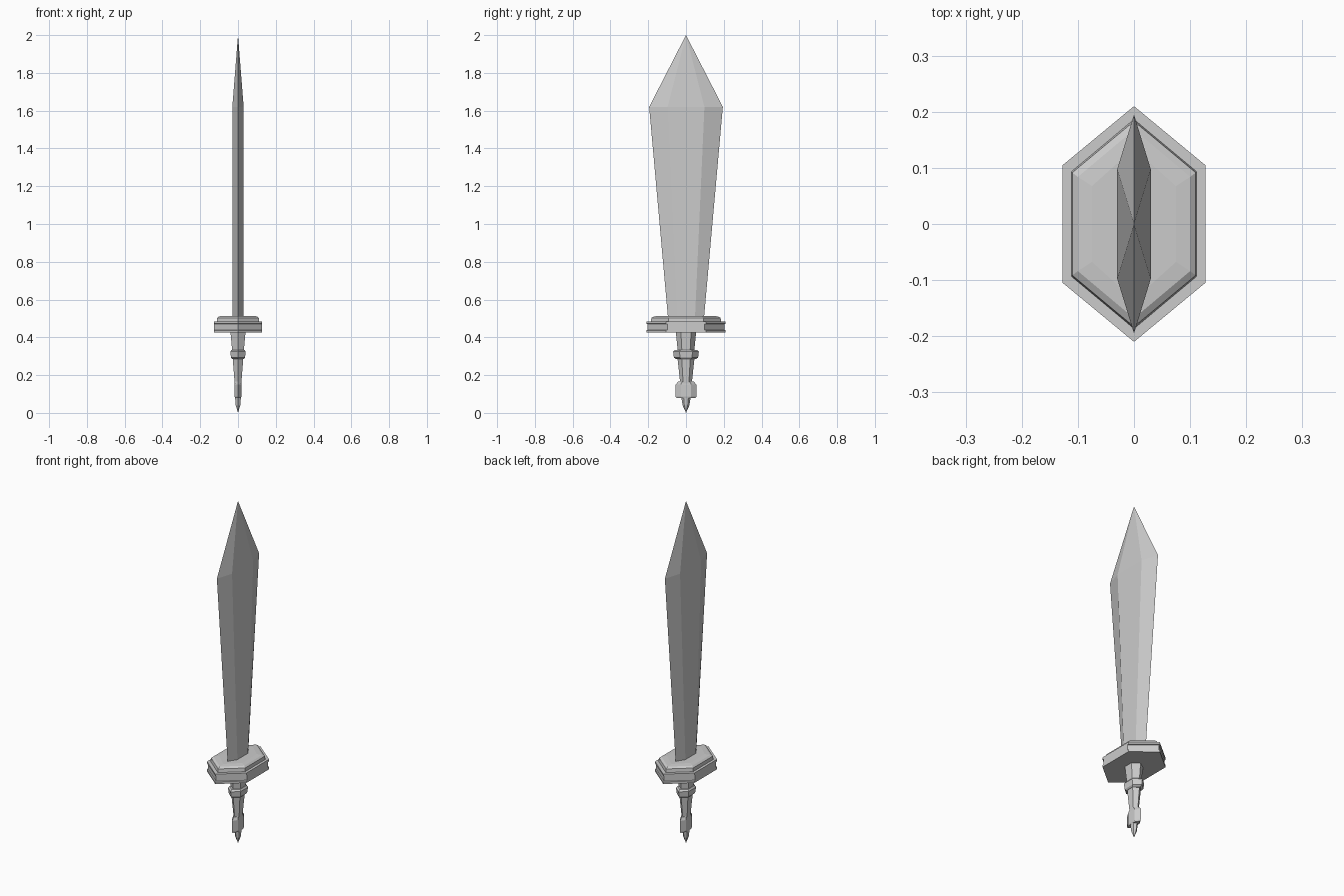
import bpy
import bmesh

if "Cube" in bpy.data.objects:
    bpy.data.objects.remove(bpy.data.objects["Cube"], do_unlink=True)

steel = bpy.data.materials.new("grey steel")
steel.use_nodes = True
steel.diffuse_color = (0.6, 0.6, 0.6, 1)
steel.node_tree.nodes["Principled BSDF"].inputs["Base Color"].default_value = (0.6, 0.6, 0.6, 1)


def hex_stack(name, rings, shoulder=0.5):
    """Loft stretched hexagons; each ring is (z, half x, half y[, shoulder y]).
    A ring of zero width becomes a point."""
    bm = bmesh.new()
    loops = []
    for z, rx, ry, *side in rings:
        if rx == 0:
            loops.append([bm.verts.new((0, 0, z))])
            continue
        s = side[0] if side else ry * shoulder
        outline = [(0, ry), (-rx, s), (-rx, -s), (0, -ry), (rx, -s), (rx, s)]
        loops.append([bm.verts.new((x, y, z)) for x, y in outline])
    for low, high in zip(loops, loops[1:]):
        for i in range(6):
            j = (i + 1) % 6
            if len(low) == 1:
                bm.faces.new((low[0], high[j], high[i]))
            elif len(high) == 1:
                bm.faces.new((low[i], low[j], high[0]))
            else:
                bm.faces.new((low[i], low[j], high[j], high[i]))
    for loop in (loops[0], loops[-1]):
        if len(loop) > 1:
            bm.faces.new(loop)
    bmesh.ops.recalc_face_normals(bm, faces=bm.faces)
    mesh = bpy.data.meshes.new(name)
    bm.to_mesh(mesh)
    bm.free()
    mesh.materials.append(steel)
    obj = bpy.data.objects.new(name, mesh)
    bpy.context.collection.objects.link(obj)
    return obj


# Blade widening upward to its pointed head
hex_stack("blade", [(0.5, 0.03, 0.095), (1.62, 0.03, 0.195), (2.0, 0, 0)])

# Guard with a shallow groove along its slanted sides
hex_stack("guard", [(0.425, 0.127, 0.21, 0.105), (0.437, 0.127, 0.21, 0.105),
                    (0.439, 0.127, 0.203, 0.098), (0.47, 0.127, 0.203, 0.098),
                    (0.472, 0.127, 0.21, 0.105), (0.483, 0.127, 0.21, 0.105)])
hex_stack("guard_cap", [(0.48, 0.112, 0.187), (0.503, 0.11, 0.183),
                        (0.511, 0.1, 0.168), (0.514, 0.075, 0.135)])

# Tapered grip with its collar
hex_stack("upper_grip", [(0.31, 0.029, 0.042), (0.43, 0.04, 0.054)])
hex_stack("collar", [(0.284, 0.03, 0.05), (0.292, 0.037, 0.064), (0.325, 0.041, 0.068),
                     (0.334, 0.034, 0.058)])
hex_stack("lower_grip", [(0.15, 0.017, 0.03), (0.3, 0.029, 0.046)])

# Flat pommel and its spike
hex_stack("pommel", [(0.078, 0.016, 0.05), (0.086, 0.018, 0.055), (0.15, 0.018, 0.055),
                     (0.167, 0.016, 0.04)])
hex_stack("pommel_spike", [(0, 0, 0), (0.04, 0.012, 0.018), (0.09, 0.016, 0.026)])
